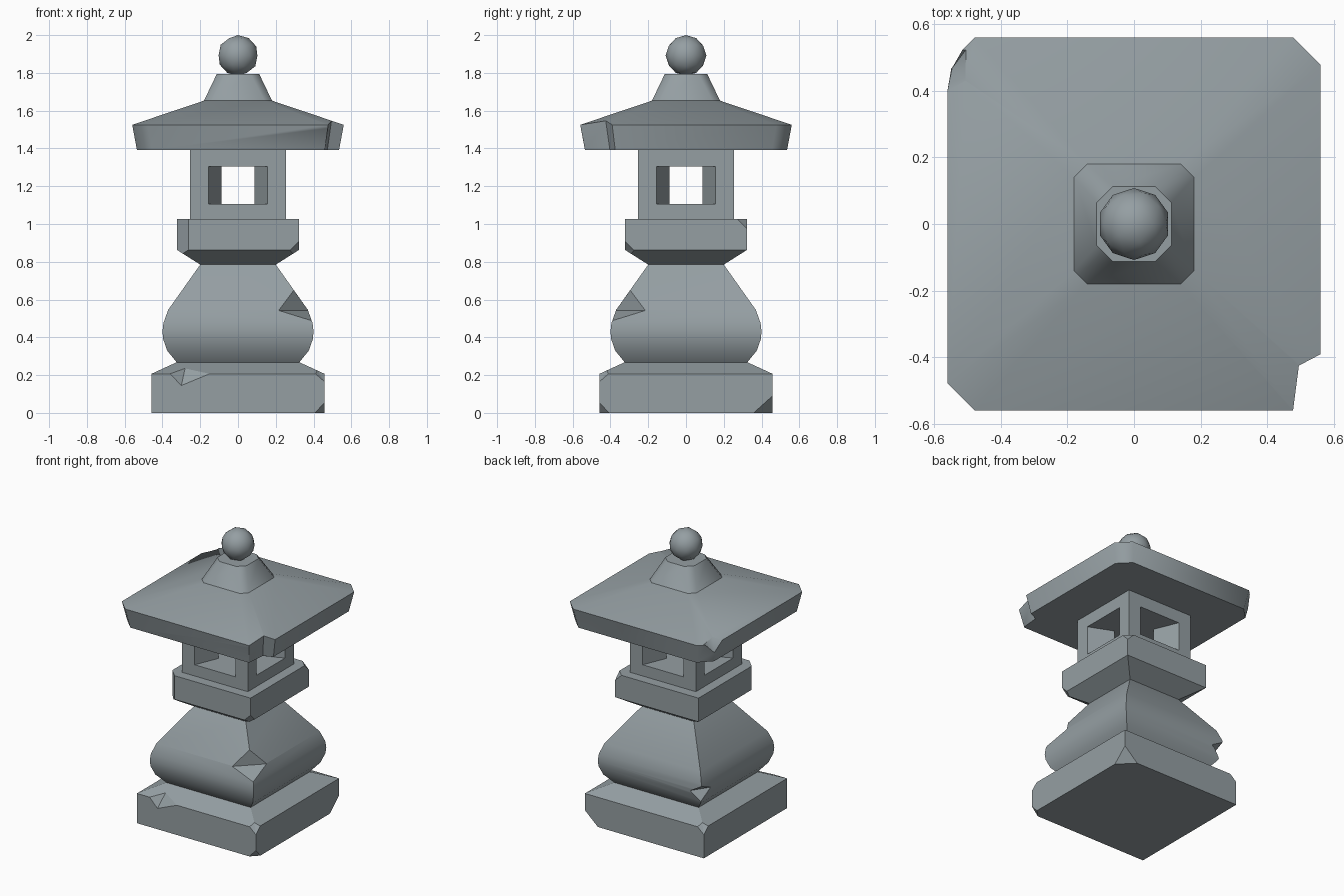
import bpy, bmesh, math
from mathutils import Vector

if "Cube" in bpy.data.objects:
    bpy.data.objects.remove(bpy.data.objects["Cube"])

# Weathered blue-grey stone
stone = bpy.data.materials.new("stone")
stone.diffuse_color = (.30, .345, .365, 1)
stone.use_nodes = True
stone.node_tree.nodes["Principled BSDF"].inputs["Base Color"].default_value = stone.diffuse_color


def finish(name, bm):
    bmesh.ops.recalc_face_normals(bm, faces=bm.faces)
    mesh = bpy.data.meshes.new(name)
    bm.to_mesh(mesh)
    bm.free()
    mesh.materials.append(stone)
    obj = bpy.data.objects.new(name, mesh)
    bpy.context.collection.objects.link(obj)
    return obj


def stack(name, profile):
    """Square section lofted upward; each ring is (half width, corner cut, z)."""
    bm = bmesh.new()
    rings = []
    for h, c, z in profile:
        pts = []
        for i in range(4):
            corner = [(h, h)] if c == 0 else [(h, h - c), (h - c, h)]
            for x, y in corner:
                for _ in range(i):
                    x, y = -y, x
                pts.append(bm.verts.new((x, y, z)))
        rings.append(pts)
    for a, b in zip(rings, rings[1:]):
        n = len(a)
        for i in range(n):
            j = (i + 1) % n
            bm.faces.new((a[i], a[j], b[j], b[i]))
    bm.faces.new(rings[0])
    bm.faces.new(rings[-1])
    return finish(name, bm)


def hull(name, pts):
    bm = bmesh.new()
    for p in pts:
        bm.verts.new(p)
    bmesh.ops.convex_hull(bm, input=bm.verts)
    bmesh.ops.dissolve_limit(bm, angle_limit=0.01, verts=bm.verts, edges=bm.edges)
    return finish(name, bm)


def chip(obj, pts):
    """Knock a convex chunk out of a part."""
    cutter = hull("chip_cutter", pts)
    cutter.hide_render = True
    mod = obj.modifiers.new("chip", 'BOOLEAN')
    mod.operation, mod.solver, mod.object = 'DIFFERENCE', 'EXACT', cutter
    bpy.context.view_layer.objects.active = obj
    bpy.ops.object.modifier_apply(modifier=mod.name)
    bpy.data.objects.remove(cutter, do_unlink=True)


def corner_chip(obj, corner, dx, dy, dz):
    """Slice off a corner; dx, dy, dz are the cut lengths along its edges."""
    c = Vector(corner)
    far = c + Vector((math.copysign(.1, -dx), math.copysign(.1, -dy), math.copysign(.1, -dz)))
    chip(obj, [c + Vector((dx, 0, 0)), c + Vector((0, dy, 0)), c + Vector((0, 0, dz)), far])


def smooth(obj, angle=30):
    bpy.ops.object.select_all(action='DESELECT')
    obj.select_set(True)
    bpy.context.view_layer.objects.active = obj
    bpy.ops.object.shade_smooth_by_angle(angle=math.radians(angle))


# Base slab with broken corners and a nick in the front edge
base = stack("base", [(.458, 0, 0), (.458, 0, .207), (.325, 0, .268)])
corner_chip(base, (.458, .458, 0), -.10, -.10, .09)
corner_chip(base, (.458, -.458, 0), -.05, .05, .055)
for s in (1, -1):
    chip(base, [(s * .41, -s * .458, .207), (s * .458, -s * .41, .207), (s * .458, -s * .458, .165),
                (s * .42, -s * .42, .2245), (s * .54, -s * .54, .29)])
chip(base, [(-.36, -.458, .207), (-.30, -.458, .145), (-.15, -.458, .207),
            (-.28, -.395, .237), (-.27, -.56, .31)])

# Bulging body
body = stack("body", [(.325, 0, .268), (.375, 0, .33), (.396, 0, .39), (.40, 0, .43),
                      (.395, 0, .475), (.37, 0, .545), (.20, 0, .785)])
chip(body, [(.295, -.295, .65), (.39, -.39, .488), (.215, -.372, .542),
            (.372, -.215, .542), (.6, -.6, .62)])
chip(body, [(-.396, .396, .46), (-.38, .38, .345), (-.31, .40, .41),
            (-.40, .30, .42), (-.6, .6, .42)])
smooth(body)

# Shelf under the light chamber
shelf = stack("shelf", [(.20, 0, .785), (.322, 0, .862), (.322, 0, 1.027)])
chip(shelf, [(x, y, z) for z in (.75, 1.1)
             for x, y in ((-.20, -.385), (-.385, -.20), (-.5, -.5))])
chip(shelf, [(.275, -.322, .862), (.322, -.275, .862), (.322, -.322, .908),
             (.29, -.29, .842), (.42, -.42, .80)])
corner_chip(shelf, (.322, .322, 1.027), -.05, -.05, -.05)

# Light chamber: sill, four splayed posts, lintel
stack("chamber_sill", [(.253, 0, 1.027), (.253, 0, 1.105)])
stack("chamber_lintel", [(.253, 0, 1.305), (.253, 0, 1.392)])
for sx in (-1, 1):
    for sy in (-1, 1):
        hull("chamber_post", [(sx * x, sy * y, z) for z in (1.105, 1.305)
                              for x, y in ((.253, .253), (.157, .253), (.088, .088), (.253, .157))])

# Roof with clipped corners, one notch and one chip
roof = stack("roof", [(.535, .08, 1.392), (.56, .082, 1.525), (.18, .04, 1.653)])
chip(roof, [(x - d, y + d, z) for z, d in ((1.35, .025), (1.56, -.005))
            for x, y in ((.61, -.368), (.492, -.422), (.471, -.62), (.8, -.8))])
chip(roof, [(-.56, .40, 1.525), (-.505, .43, 1.544), (-.503, .525, 1.53),
            (-.546, .468, 1.46), (-.68, .60, 1.56)])
smooth(roof, 50)

# Roof cap and finial ball
cap = stack("roof_cap", [(.18, .04, 1.653), (.112, .047, 1.795)])
smooth(cap, 50)
bm = bmesh.new()
bmesh.ops.create_icosphere(bm, subdivisions=2, radius=.108)
ball = finish("finial_ball", bm)
ball.location.z = 1.892
smooth(ball, 60)
